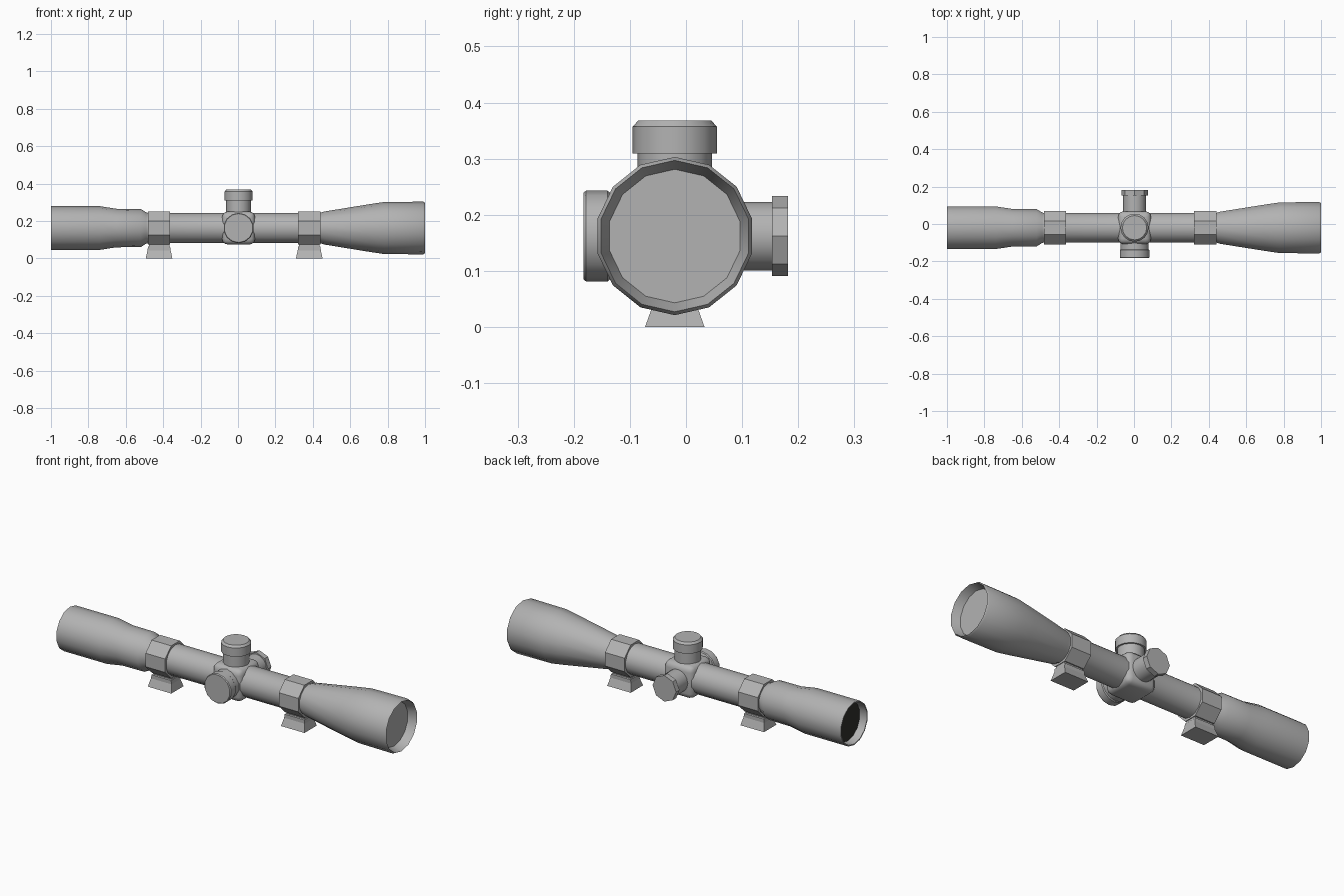
import bpy, bmesh, math
from mathutils import Vector

if "Cube" in bpy.data.objects:
    bpy.data.objects.remove(bpy.data.objects["Cube"])

CY, CZ, CX = -0.02, 0.162, 0.003   # optical axis and turret centre


def material(name, rgb):
    m = bpy.data.materials.new(name)
    m.diffuse_color = (*rgb, 1)
    m.use_nodes = True
    m.node_tree.nodes["Principled BSDF"].inputs["Base Color"].default_value = m.diffuse_color
    return m


GREY = material("mid grey", (0.45, 0.45, 0.45))
DARK = material("dark glass", (0.03, 0.03, 0.025))


def finish(name, bm, smooth=None, mats=(GREY,)):
    bmesh.ops.recalc_face_normals(bm, faces=bm.faces)
    me = bpy.data.meshes.new(name)
    bm.to_mesh(me)
    bm.free()
    ob = bpy.data.objects.new(name, me)
    bpy.context.collection.objects.link(ob)
    for m in mats:
        me.materials.append(m)
    if smooth:
        bpy.ops.object.select_all(action='DESELECT')
        ob.select_set(True)
        bpy.context.view_layer.objects.active = ob
        bpy.ops.object.shade_smooth_by_angle(angle=math.radians(smooth))
    return ob


def lathe(name, axis, profile, n=14, start=90, smooth=35, mats=(GREY,)):
    """Revolve (position, radius) points about a line along the given axis."""
    bm = bmesh.new()
    rings = []
    for p, r in profile:
        ring = []
        for i in range(n):
            a = math.radians(start) + math.tau * i / n
            c, s = r * math.cos(a), r * math.sin(a)
            co = {'X': (p, CY + c, CZ + s),
                  'Y': (CX + c, p, CZ + s),
                  'Z': (CX + c, CY + s, p)}[axis]
            ring.append(bm.verts.new(co))
        rings.append(ring)
    for a, b in zip(rings, rings[1:]):
        for i in range(n):
            j = (i + 1) % n
            bm.faces.new((a[i], a[j], b[j], b[i]))
    first = bm.faces.new(rings[0])
    bm.faces.new(rings[-1])
    first.material_index = len(mats) - 1
    return finish(name, bm, smooth, mats)


def frustums(name, cx, levels):
    """Stack of rectangles given as (z, half x, half y)."""
    bm = bmesh.new()
    rings = [[bm.verts.new((cx + sx * hx, CY + sy * hy, z))
              for sx, sy in ((-1, -1), (1, -1), (1, 1), (-1, 1))]
             for z, hx, hy in levels]
    for a, b in zip(rings, rings[1:]):
        for i in range(4):
            j = (i + 1) % 4
            bm.faces.new((a[i], a[j], b[j], b[i]))
    bm.faces.new(rings[0])
    bm.faces.new(rings[-1])
    return finish(name, bm)


# Main tube with eyepiece, objective bell and recessed lenses
lathe("scope_tube", 'X', [
    (-0.96, 0.106), (-1.0, 0.111), (-1.0, 0.117), (-0.74, 0.117),
    (-0.65, 0.103), (-0.52, 0.102), (-0.49, 0.083), (-0.48, 0.081),
    (0.44, 0.081), (0.46, 0.088), (0.70, 0.127), (0.78, 0.139),
    (0.99, 0.141), (1.0, 0.135), (0.955, 0.119)], mats=(GREY, DARK))

# Octagonal clamp rings on flared feet
for label, cx in (("rear", -0.422), ("front", 0.381)):
    lathe(label + "_mount_ring", 'X', [(cx - 0.059, 0.096), (cx + 0.059, 0.096)],
          n=8, start=22.5, smooth=None)
    frustums(label + "_mount_foot", cx, [
        (0.0, 0.071, 0.053), (0.042, 0.062, 0.038),
        (0.062, 0.059, 0.038), (0.064, 0.055, 0.03), (0.09, 0.055, 0.03)])

# Rounded turret housing
bm = bmesh.new()
bmesh.ops.create_cube(bm, size=0.176)
bmesh.ops.translate(bm, verts=bm.verts, vec=Vector((CX, CY, CZ)))
bmesh.ops.bevel(bm, geom=list(bm.edges), offset=0.03, segments=3,
                profile=0.5, affect='EDGES')
finish("turret_housing", bm, 40)

# Top turret
lathe("top_turret_neck", 'Z', [(0.22, 0.066), (0.315, 0.066)], n=16)
lathe("top_turret_cap", 'Z', [(0.309, 0.075), (0.357, 0.075), (0.368, 0.065)], n=16)

# Wide knob on the front side
lathe("front_side_knob", 'Y', [(-0.09, 0.077), (-0.135, 0.077), (-0.14, 0.081),
                               (-0.178, 0.081), (-0.183, 0.077)])

# Narrow knob with octagonal cap on the back side
lathe("back_side_neck", 'Y', [(0.04, 0.061), (0.156, 0.061)], n=16)
lathe("back_side_cap", 'Y', [(0.153, 0.071), (0.182, 0.071)], n=8, smooth=None)
